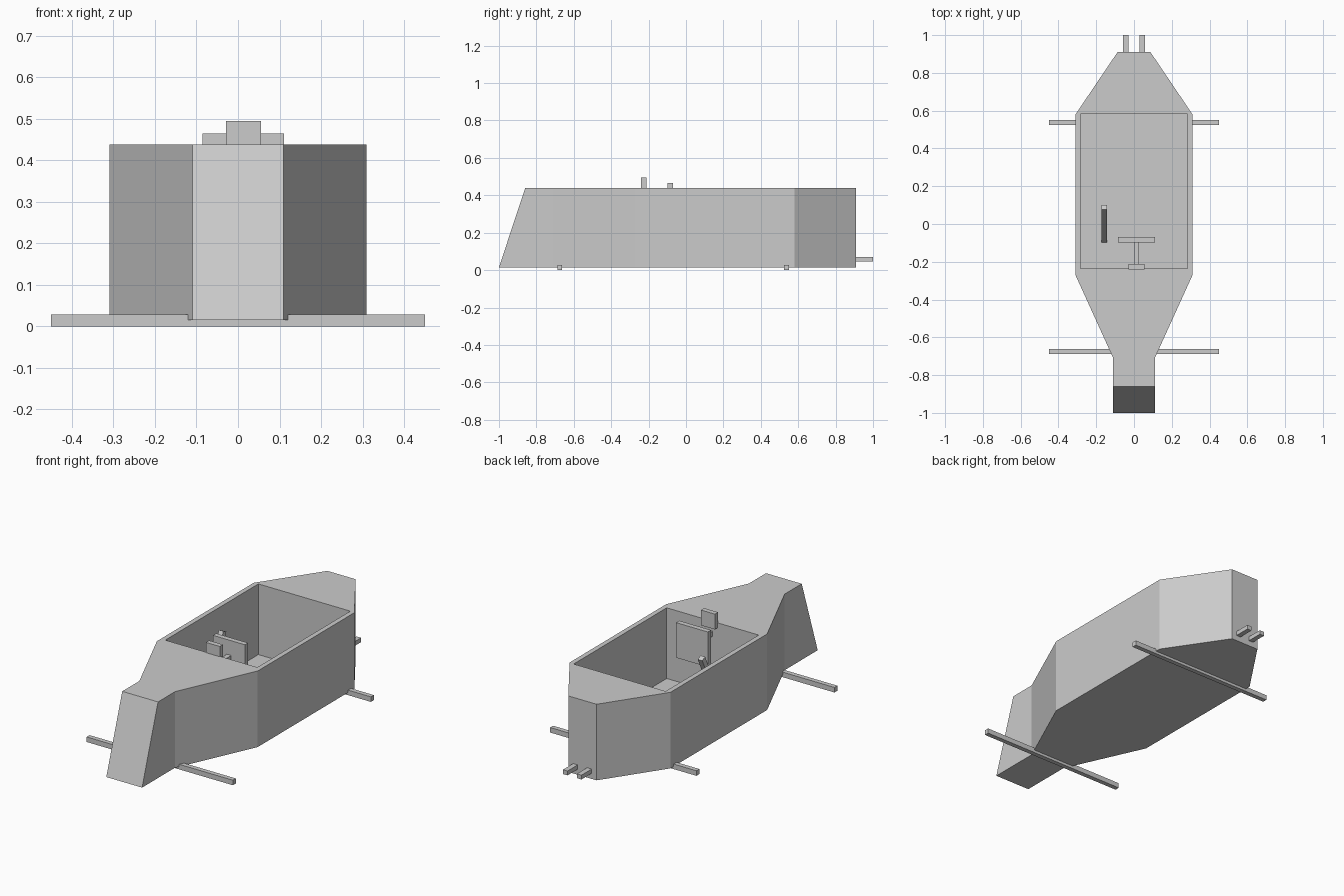
import bpy, bmesh
from math import atan2
from mathutils import Matrix, Vector

if "Cube" in bpy.data.objects:
    bpy.data.objects.remove(bpy.data.objects["Cube"])


def finish(name, bm):
    bmesh.ops.recalc_face_normals(bm, faces=bm.faces)
    mesh = bpy.data.meshes.new(name)
    bm.to_mesh(mesh)
    bm.free()
    obj = bpy.data.objects.new(name, mesh)
    bpy.context.collection.objects.link(obj)
    return obj


def box(name, lo, hi):
    lo, hi = Vector(lo), Vector(hi)
    bm = bmesh.new()
    bmesh.ops.create_cube(bm, size=1, matrix=Matrix.Translation((lo + hi) / 2)
                          @ Matrix.Diagonal((*(hi - lo), 1)))
    return finish(name, bm)


# Body: half outline in plan, mirrored and extruded up, nose top raked back
half = [(0.11, -1.0), (0.11, -0.71), (0.31, -0.27), (0.31, 0.58), (0.087, 0.91)]
outline = half + [(-x, y) for x, y in reversed(half)]
bm = bmesh.new()
base = bm.faces.new([bm.verts.new((x, y, 0.015)) for x, y in outline])
top = bmesh.ops.extrude_face_region(bm, geom=[base], use_keep_orig=True)["geom"]
for v in top:
    if isinstance(v, bmesh.types.BMVert):
        v.co.z = 0.438
        if v.co.y < -0.9:
            v.co.y = -0.86
body = finish("body", bm)

# Open cockpit cut out of the body
cutter = box("cockpit_cutter", (-0.283, -0.235, 0.045), (0.283, 0.583, 0.7))
cutter.hide_render = True
mod = body.modifiers.new("cockpit", "BOOLEAN")
mod.operation = "DIFFERENCE"
mod.solver = "EXACT"
mod.object = cutter
bpy.context.view_layer.objects.active = body
bpy.ops.object.modifier_apply(modifier=mod.name)
bpy.data.objects.remove(cutter)

# Axles
for name, y in (("front_axle", -0.675), ("rear_axle", 0.538)):
    box(name, (-0.45, y - 0.013, 0), (0.45, y + 0.013, 0.028))

# Exhaust pipes
for name, x in (("left_exhaust", -0.043), ("right_exhaust", 0.043)):
    box(name, (x - 0.014, 0.90, 0.046), (x + 0.014, 1.0, 0.07))

# Steering wheel, column and gauge plate
box("steering_wheel", (-0.085, -0.098, 0.27), (0.111, -0.07, 0.465))
box("steering_column", (0.0, -0.24, 0.355), (0.027, -0.098, 0.383))
box("gauge", (-0.029, -0.24, 0.41), (0.056, -0.212, 0.495))

# Leaning lever on the cockpit floor
lever = box("lever", (-0.014, -0.014, 0), (0.014, 0.014, 0.4))
lever.location = (-0.157, -0.086, 0.04)
lever.rotation_euler.x = -atan2(0.175, 0.36)
